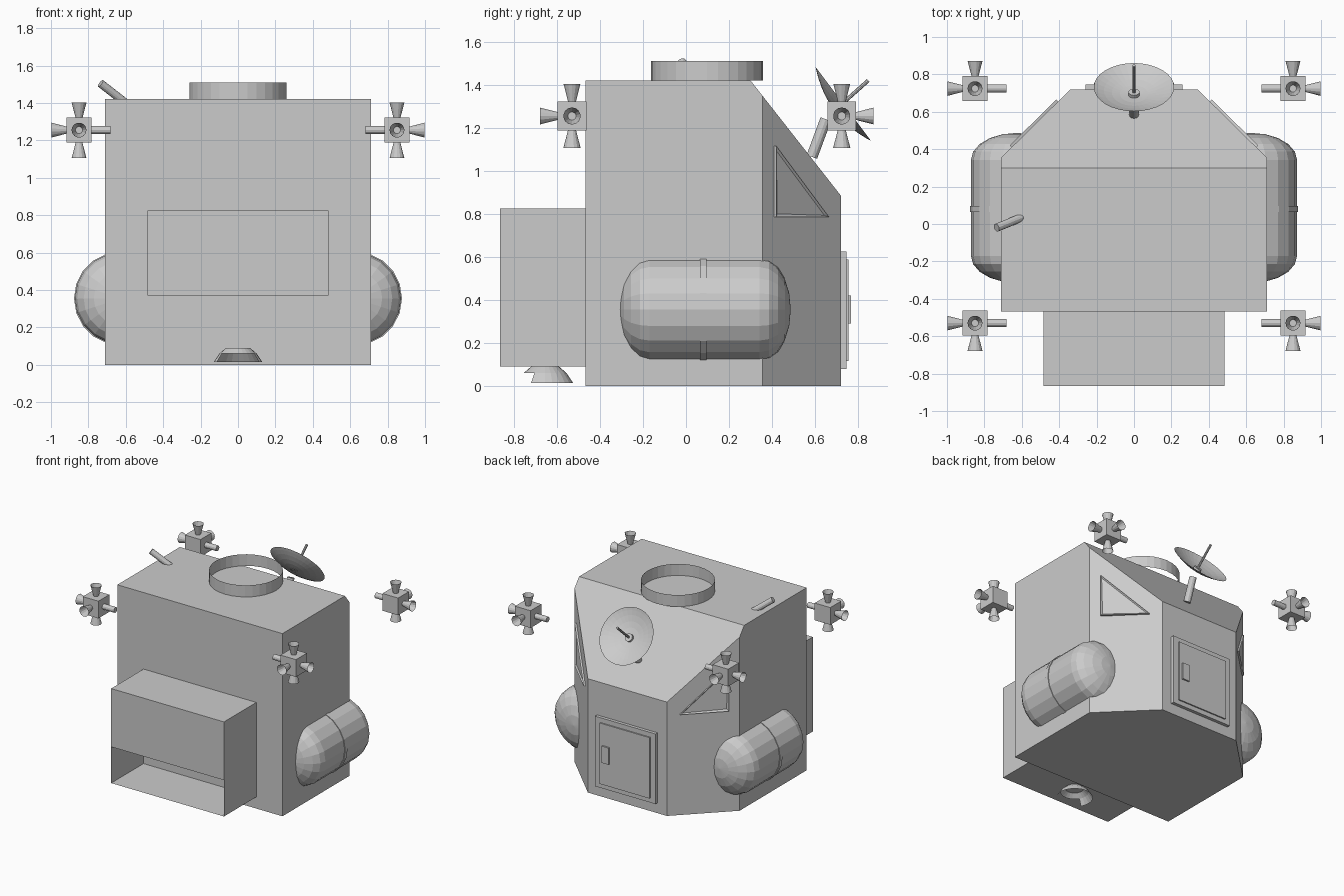
import bpy, bmesh, math
from mathutils import Vector

if "Cube" in bpy.data.objects:
    bpy.data.objects.remove(bpy.data.objects["Cube"])


def finish(name, bm, recalc=True):
    bmesh.ops.remove_doubles(bm, verts=bm.verts, dist=1e-5)
    if recalc:
        bmesh.ops.recalc_face_normals(bm, faces=bm.faces)
    me = bpy.data.meshes.new(name)
    bm.to_mesh(me)
    bm.free()
    ob = bpy.data.objects.new(name, me)
    bpy.context.collection.objects.link(ob)
    return ob


def lathe(name, profile, n, origin, direction, keep=None):
    """Turn (radius, height) points about a direction from the origin."""
    bm = bmesh.new()
    q = Vector((0, 0, 1)).rotation_difference(Vector(direction).normalized())
    rings = []
    for r, h in profile:
        rings.append([bm.verts.new(Vector(origin) + q @ Vector(
            (r * math.cos(2 * math.pi * i / n), r * math.sin(2 * math.pi * i / n), h)))
            for i in range(n)])
    for k, (a, b) in enumerate(zip(rings, rings[1:])):
        for i in range(n):
            j = (i + 1) % n
            if keep is None or keep(k, i):
                bm.faces.new((a[i], a[j], b[j], b[i]))
    return finish(name, bm)


def rod(name, a, b, r, n=12):
    a, b = Vector(a), Vector(b)
    length = (b - a).length
    return lathe(name, [(0, 0), (r, 0), (r, length), (0, length)], n, a, b - a)


def box(name, lo, hi):
    bm = bmesh.new()
    bmesh.ops.create_cube(bm, size=1)
    lo, hi = Vector(lo), Vector(hi)
    for v in bm.verts:
        v.co = (lo + hi) / 2 + v.co * (hi - lo)
    return finish(name, bm)


# Main hull: plan outline raised, then cut by the sloping rear plane
bm = bmesh.new()
plan = [(-.71, -.468), (.71, -.468), (.71, .355), (.34, .72), (-.34, .72), (-.71, .355)]
base = bm.faces.new([bm.verts.new((x, y, 0)) for x, y in plan])
top = bmesh.ops.extrude_face_region(bm, geom=[base])
for g in top['geom']:
    if isinstance(g, bmesh.types.BMVert):
        g.co.z = 1.42
if not any(f.calc_center_median().z < .001 for f in bm.faces):
    bm.faces.new([v for v in bm.verts if v.co.z < .001])
cut = bmesh.ops.bisect_plane(bm, geom=bm.verts[:] + bm.edges[:] + bm.faces[:],
                             plane_co=(0, .3, 1.42), plane_no=(0, .535, .42), clear_outer=True)
bmesh.ops.contextual_create(bm, geom=[e for e in cut['geom_cut'] if isinstance(e, bmesh.types.BMEdge)])
finish("hull", bm)

# Front equipment bay: thin shell, open across the lower front
bay = box("front_bay", (-.485, -.865, .09), (.485, -.468, .825))
bm = bmesh.new()
bm.from_mesh(bay.data)
bmesh.ops.delete(bm, geom=[f for f in bm.faces if abs(f.normal.y) > .9], context='FACES_ONLY')
bm.faces.new([bm.verts.new((x, -.865, z)) for x, z in
              ((-.485, .372), (.485, .372), (.485, .825), (-.485, .825))])
bm.to_mesh(bay.data)
bm.free()

# Engine bell under the bay, cut open at the front
lathe("engine_bell", [(.065, .09), (.10, .06), (.13, .015)], 24, (0, -.655, 0), (0, 0, 1),
      keep=lambda k, i: k == 0 or not 14 <= i <= 21)

# Docking ring: open thin tube
lathe("docking_ring", [(.26, 1.42), (.26, 1.51)], 32, (0, .098, 0), (0, 0, 1))

# Stub antenna on the roof
rod("roof_antenna", (-.735, -.02, 1.505), (-.60, .035, 1.40), .022)

# Side tanks with bands
cap = [(.245 * math.sin(a), .145 * math.cos(a)) for a in
       [math.radians(d) for d in (0, 18, 36, 54, 72, 90)]]
tank = [(r, -.17 - h) for r, h in cap] + [(r, .342 + h) for r, h in reversed(cap)]
for s, side in ((-1, "left"), (1, "right")):
    lathe(side + "_tank", tank, 20, (s * .627, 0, .355), (0, 1, 0))
    lathe(side + "_tank_band", [(.235, .065), (.25, .065), (.25, .095), (.235, .095)],
          20, (s * .627, 0, .355), (0, 1, 0))

    # Triangular window on the chamfered corner
    d = Vector((-s * .37, .365, 0)).normalized()
    nrm = Vector((s * .365, .37, 0)).normalized()

    def on_face(y, z, off):
        t = (y - .355) / d.y
        return Vector((s * .71, .355, 0)) + d * t + Vector((0, 0, z)) + nrm * off
    bm = bmesh.new()
    tri = [(.41, 1.115), (.41, .785), (.655, .785)]
    a = [bm.verts.new(on_face(y, z, -.005)) for y, z in tri]
    b = [bm.verts.new(on_face(y, z, .014)) for y, z in tri]
    face = bm.faces.new(b)
    for i in range(3):
        j = (i + 1) % 3
        bm.faces.new((a[i], a[j], b[j], b[i]))
    bmesh.ops.recalc_face_normals(bm, faces=bm.faces)
    face.normal_update()
    if face.normal.dot(nrm) < 0:
        bmesh.ops.reverse_faces(bm, faces=bm.faces)
    bmesh.ops.inset_individual(bm, faces=[face], thickness=.022, depth=0)
    bmesh.ops.translate(bm, verts=face.verts, vec=nrm * -.01)
    finish(side + "_window", bm, False)

# Rear hatch
box("hatch_frame", (-.26, .71, .08), (.26, .745, .625))
box("hatch_panel", (-.215, .74, .115), (.215, .755, .588))
box("hatch_handle", (.13, .75, .29), (.19, .768, .42))

# Four thruster clusters
for sx, nx in ((-1, "left"), (1, "right")):
    for sy, cy, ny in ((-1, -.53, "front"), (1, .724, "rear")):
        c = Vector((sx * .85, cy, 1.255))
        tag = f"{ny}_{nx}_thruster_"
        h = Vector((.067, .067, .067))
        box(tag + "block", c - h, c + h)
        for d, dn in (((0, 0, 1), "up"), ((0, 0, -1), "down"),
                      ((sx, 0, 0), "out"), ((0, sy, 0), "end")):
            lathe(tag + dn, [(.017, .06), (.04, .148)], 14, c, d)
        rod(tag + "strut", c - Vector((sx * .06, 0, 0)), c - Vector((sx * .168, 0, 0)), .021)

# Dish antenna over the rear slope
axis = Vector((0, .8, .6))
vertex = Vector((0, .69, 1.28))
lathe("dish", [(.215 * t, .052 * t * t) for t in (0, .15, .35, .55, .75, .9, 1)], 32, vertex, axis)
lathe("dish_hub", [(.03, 0), (.03, .02), (0, .02)], 16, vertex, axis)
rod("dish_feed", vertex, (0, .847, 1.42), .009, 8)
rod("dish_mast", (0, .585, 1.065), (0, .65, 1.24), .026)
